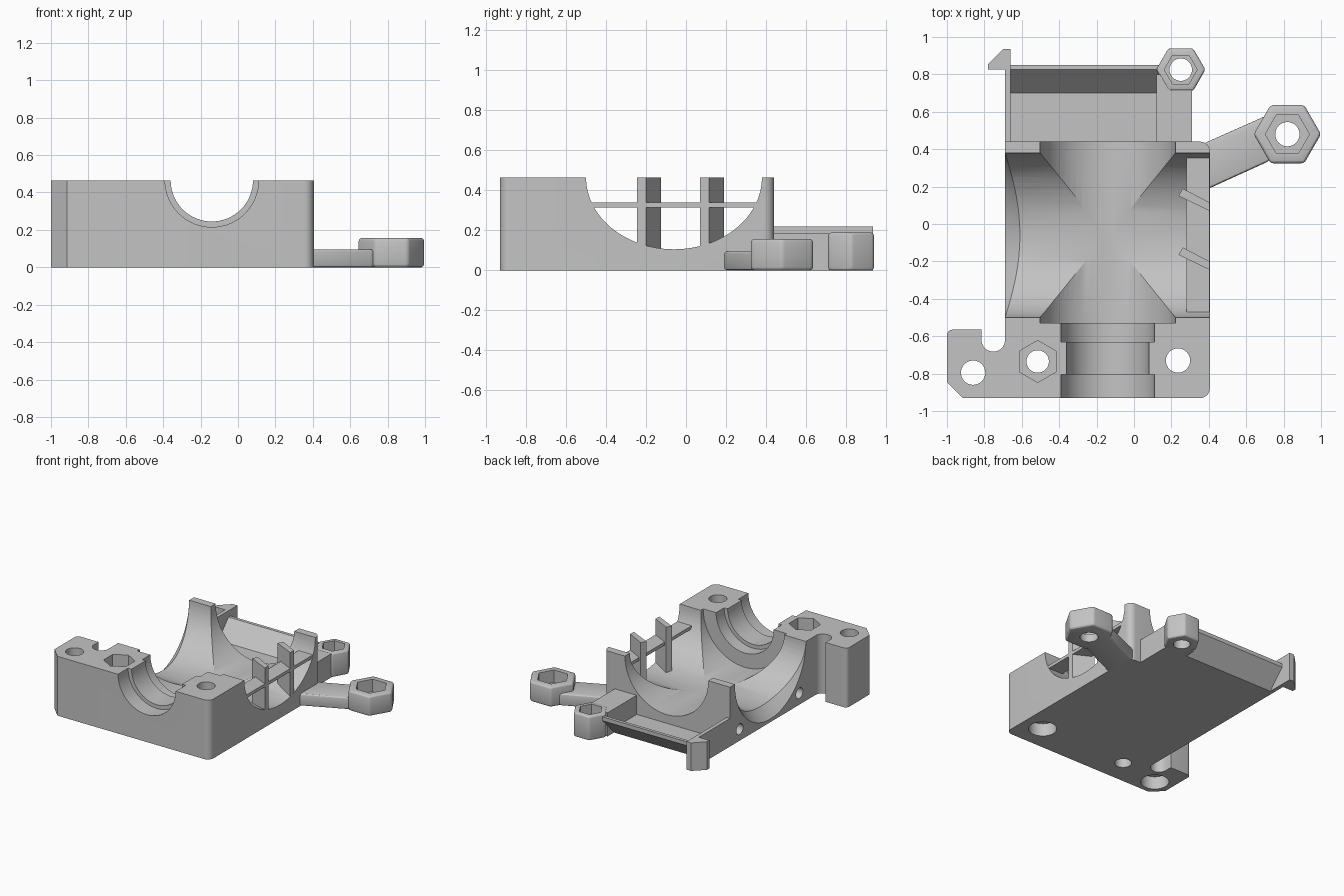
import bpy, bmesh
from math import cos, sin, pi, radians

if "Cube" in bpy.data.objects:
    bpy.data.objects.remove(bpy.data.objects["Cube"])

grey = bpy.data.materials.new("plain grey")
grey.use_nodes = True
COL = (0.55, 0.55, 0.55, 1)
grey.diffuse_color = COL
grey.node_tree.nodes["Principled BSDF"].inputs["Base Color"].default_value = COL

TOP = 0.465          # split plane height
CX, CY = -0.14, -0.06  # bore axes


def arc(cx, cy, rx, a0=0, a1=360, n=64, ry=None):
    """Points along an arc; a full turn leaves out the repeated end point."""
    ry = ry or rx
    count = n if a1 - a0 == 360 else n + 1
    return [(cx + rx * cos(radians(a0 + (a1 - a0) * i / n)),
             cy + ry * sin(radians(a0 + (a1 - a0) * i / n))) for i in range(count)]


def prism(name, pts, lo, hi, axis="z", end=None):
    """Extrude a 2D outline along an axis, optionally lofting to another outline."""
    place = {"x": lambda a, b, h: (h, a, b),
             "y": lambda a, b, h: (a, h, b),
             "z": lambda a, b, h: (a, b, h)}[axis]
    bm = bmesh.new()
    low = [bm.verts.new(place(a, b, lo)) for a, b in pts]
    high = [bm.verts.new(place(a, b, hi)) for a, b in (end or pts)]
    bm.faces.new(low)
    bm.faces.new(high)
    n = len(pts)
    for i in range(n):
        j = (i + 1) % n
        bm.faces.new((low[i], low[j], high[j], high[i]))
    bmesh.ops.recalc_face_normals(bm, faces=bm.faces)
    mesh = bpy.data.meshes.new(name)
    bm.to_mesh(mesh)
    bm.free()
    mesh.materials.append(grey)
    ob = bpy.data.objects.new(name, mesh)
    bpy.context.collection.objects.link(ob)
    return ob


def box(name, x0, x1, y0, y1, z0, z1):
    return prism(name, [(x0, y0), (x1, y0), (x1, y1), (x0, y1)], z0, z1)


def activate(ob):
    bpy.ops.object.select_all(action="DESELECT")
    ob.select_set(True)
    bpy.context.view_layer.objects.active = ob


def bevel(ob, width):
    activate(ob)
    mod = ob.modifiers.new("soft edges", "BEVEL")
    mod.width = width
    mod.segments = 3
    bpy.ops.object.modifier_apply(modifier=mod.name)


def cut(obs, cutters):
    for ob in obs:
        activate(ob)
        for c in cutters:
            mod = ob.modifiers.new("cut", "BOOLEAN")
            mod.operation = "DIFFERENCE"
            mod.solver = "EXACT"
            mod.object = c
            bpy.ops.object.modifier_apply(modifier=mod.name)
    for c in cutters:
        bpy.data.objects.remove(c)


def hole(x, y, r, z0=-0.1, z1=0.6, sides=32, turn=0):
    return prism("cutter", arc(x, y, r, turn, turn + 360, sides), z0, z1)


# Main block with side lug and its round-ended slot
outline = ([(-0.915, -0.93)] + arc(0.355, -0.88, 0.05, -90, 0, 8)
           + arc(0.355, 0.39, 0.05, 0, 90, 8)
           + [(-0.69, 0.44)] + arc(-0.7525, -0.62, 0.0625, 0, -180, 20)
           + [(-0.815, -0.565)] + arc(-0.97, -0.595, 0.03, 90, 180, 6)
           + [(-1, -0.845)])
body = prism("main_block", outline, 0, TOP)

cutters = [
    # Crossing bores and flared mouth
    prism("cutter", arc(CY, TOP, 0.44, ry=0.36), -0.9, 0.6, "x"),
    prism("cutter", arc(CX, TOP, 0.362), -0.53, 0.6, "y"),
    prism("cutter", arc(CY, TOP, 0.45), -0.70, -0.60, "x", arc(CY, TOP, 0.35)),
    # Stepped neck at the front
    prism("cutter", arc(CX, TOP, 0.22), -1.1, -0.5, "y"),
    prism("cutter", arc(CX, TOP, 0.25), -1.1, -0.805, "y"),
    prism("cutter", arc(CX, TOP, 0.25), -0.63, -0.51, "y"),
    # Screw holes, counterbores and nut pocket
    hole(-0.86, -0.795, 0.065),
    hole(-0.86, -0.795, 0.1, -0.1, 0.1),
    hole(0.235, -0.73, 0.065),
    hole(0.235, -0.73, 0.1, -0.1, 0.1),
    hole(-0.515, -0.735, 0.06),
    hole(-0.515, -0.735, 0.112, 0.33, 0.6, 6, 30),
]
# Small side holes
for y in (0.32, -0.42):
    cutters.append(prism("cutter", arc(y, 0.09, 0.042, n=24), -0.8, -0.55, "x"))
cut([body], cutters)

# Louvre in the side opening
box("louvre_bar", 0.28, 0.404, -0.47, 0.36, 0.315, 0.34)
for i, y in enumerate((0.07, -0.245)):
    prism("louvre_fin_%d" % (i + 1),
          [(0.404, y), (0.404, y + 0.045), (0.26, y + 0.12), (0.238, y + 0.08)],
          0.09, TOP)

# Rear tray with upturned lip
prism("rear_tray", [(0.44, 0), (0.72, 0), (0.85, 0.14), (0.85, 0.17),
                    (0.825, 0.17), (0.70, 0.035), (0.44, 0.035)], -0.66, 0.13, "x")

# Tray side wall ending in a hook
prism("tray_hook_wall", [(-0.69, 0.44), (-0.66, 0.44), (-0.66, 0.935), (-0.70, 0.935),
                         (-0.78, 0.855), (-0.78, 0.825), (-0.69, 0.825)], 0, 0.22)

# Rear nut holder and its bracket
rear_bracket = box("rear_nut_bracket", 0.12, 0.31, 0.44, 0.80, 0, 0.185)
rear_holder = prism("rear_nut_holder", arc(0.25, 0.825, 0.132, n=6), 0, 0.188)
bevel(rear_holder, 0.014)
cut([rear_bracket, rear_holder],
    [hole(0.25, 0.825, 0.06), hole(0.25, 0.825, 0.088, 0.11, 0.6, 6)])

# Side nut holder on its slanted arm
side_arm = prism("side_nut_arm", [(0.39, 0.185), (0.72, 0.335), (0.82, 0.48),
                                  (0.72, 0.585), (0.36, 0.425)], 0, 0.095)
side_holder = prism("side_nut_holder", arc(0.82, 0.48, 0.18, n=6), 0, 0.157)
bevel(side_arm, 0.015)
bevel(side_holder, 0.018)
cut([side_arm, side_holder],
    [hole(0.82, 0.48, 0.065), hole(0.82, 0.48, 0.118, 0.06, 0.6, 6)])

# Smooth curves, crisp edges
for ob in (body, rear_holder, side_arm, side_holder, rear_bracket):
    activate(ob)
    bpy.ops.object.shade_smooth_by_angle(angle=radians(25))
